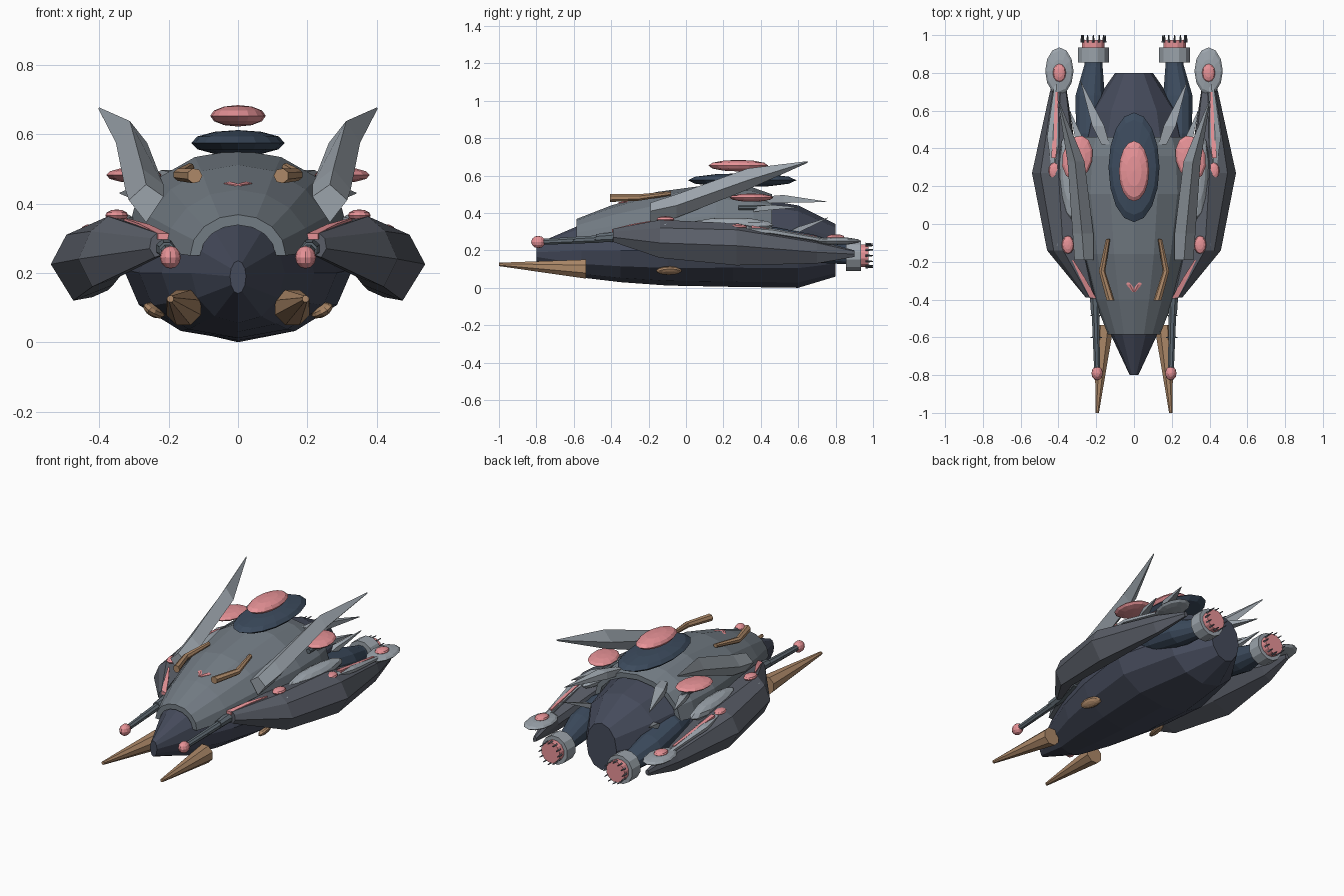
import bpy, bmesh, math
from mathutils import Matrix, Vector, Euler

COLS = {"navy": (0.06, 0.07, 0.105), "shell": (0.17, 0.20, 0.23), "plate": (0.10, 0.11, 0.135),
        "light": (0.33, 0.37, 0.41), "red": (0.80, 0.29, 0.31), "bronze": (0.42, 0.25, 0.14),
        "glass": (0.045, 0.07, 0.11), "steel": (0.12, 0.15, 0.175)}
MATS = {}
for k, c in COLS.items():
    MATS[k] = bpy.data.materials.new(k)
    MATS[k].diffuse_color = (*c, 1)


def finish(name, bm, col, mirror):
    bmesh.ops.recalc_face_normals(bm, faces=bm.faces)
    me = bpy.data.meshes.new(name)
    bm.to_mesh(me)
    bm.free()
    me.materials.append(MATS[col])
    ob = bpy.data.objects.new(name, me)
    bpy.context.collection.objects.link(ob)
    if mirror:
        ob.modifiers.new("Mirror", "MIRROR").use_mirror_merge = False
    return ob


def loft(name, rings, col, mirror=False):
    """Skin a list of equal-length closed rings and cap both ends."""
    bm = bmesh.new()
    vs = [[bm.verts.new(p) for p in r] for r in rings]
    n = len(rings[0])
    for a, b in zip(vs, vs[1:]):
        for i in range(n):
            j = (i + 1) % n
            bm.faces.new((a[i], a[j], b[j], b[i]))
    bm.faces.new(vs[0])
    bm.faces.new(vs[-1])
    return finish(name, bm, col, mirror)


def tube(name, pts, col, n=8, mirror=True):
    """Loft along y through points (x, y, z, radius_x, radius_z)."""
    rings = [[(x + rx * math.cos(t), y, z + rz * math.sin(t))
              for t in (2 * math.pi * (i + .5) / n for i in range(n))] for x, y, z, rx, rz in pts]
    return loft(name, rings, col, mirror)


def blob(name, loc, r, col, rot=(0, 0, 0), mirror=True, seg=12):
    bm = bmesh.new()
    m = Matrix.LocRotScale(Vector(loc), Euler([math.radians(a) for a in rot]), Vector(r))
    bmesh.ops.create_uvsphere(bm, u_segments=seg, v_segments=6, radius=1, matrix=m)
    return finish(name, bm, col, mirror)


# Main hull: y, half width, top z, bottom z, widest z
def hull_ring(y, w, top, bot, mid, n=12):
    r = []
    for i in range(n):
        t = 2 * math.pi * i / n
        c = math.cos(t)
        r.append((w * math.sin(t), y, mid + c * ((top - mid) if c > 0 else (mid - bot))))
    return r


loft("hull", [hull_ring(*s) for s in [
    (-.8, .023, .235, .14, .19), (-.56, .135, .338, .055, .2), (-.35, .22, .40, .03, .2),
    (-.1, .285, .45, .012, .2), (.25, .33, .5, .005, .21), (.6, .24, .44, 0, .21),
    (.8, .1, .34, .06, .2)]], "navy")


# Upper armour shell: arched sections closed along the inside
def shell_ring(y, w, top, mid, n=8, thick=.03):
    out = [(w * math.cos(math.pi * i / n), y, mid + (top - mid) * math.sin(math.pi * i / n)) for i in range(n + 1)]
    k = 1 - thick / w
    inn = [(x * k, y, mid + (z - mid) * (1 - thick / (top - mid))) for x, _, z in reversed(out)]
    return out + inn


loft("armour_shell", [shell_ring(*s) for s in [
    (-.585, .138, .368, .25), (-.4, .21, .44, .26), (-.16, .275, .512, .27),
    (.16, .325, .555, .28), (.36, .315, .535, .29), (.46, .285, .50, .30)]], "shell")

# Canopy and floating top sensor
blob("canopy", (0, .3, .575), (.135, .29, .037), "glass", mirror=False, seg=16)
blob("top_sensor", (0, .28, .653), (.08, .16, .031), "red", mirror=False, seg=16)

# Side wings
wing = [
    (-.39, [(.20, .29), (.215, .315), (.235, .315), (.25, .30), (.255, .27), (.24, .245), (.21, .255)]),
    (-.14, [(.26, .29), (.27, .34), (.375, .363), (.425, .32), (.46, .24), (.42, .16), (.34, .19)]),
    (.27, [(.29, .28), (.31, .315), (.40, .345), (.495, .31), (.54, .225), (.475, .12), (.36, .165)]),
    (.70, [(.355, .20), (.36, .24), (.39, .255), (.43, .24), (.445, .19), (.42, .13), (.375, .15)]),
    (.90, [(.36, .18), (.362, .19), (.37, .20), (.38, .195), (.385, .18), (.38, .165), (.365, .17)])]
loft("side_wing", [[(x, y, z) for x, z in s] for y, s in wing], "plate", True)

# Large swept horns: slanted four-sided blades
horn = [
    (-.19, [(.215, .42), (.265, .455), (.315, .41), (.265, .345)]),
    (-.05, [(.215, .455), (.275, .50), (.325, .44), (.275, .375)]),
    (.33, [(.262, .575), (.312, .638), (.352, .575), (.305, .525)]),
    (.65, [(.397, .673), (.40, .677), (.403, .674), (.40, .668)])]
loft("horn", [[(x, y, z) for x, z in s] for y, s in horn], "light", True)

# Small rear fins
tube("upper_fin", [(.15, .42, .47, .03, .025), (.19, .52, .475, .045, .03), (.28, .75, .46, .002, .002)], "light", 4)
tube("outer_fin", [(.26, .36, .42, .02, .02), (.29, .45, .43, .03, .02), (.34, .6, .43, .002, .002)], "light", 4)
tube("lower_fin", [(.20, .54, .28, .02, .02), (.22, .6, .31, .025, .022), (.285, .76, .375, .002, .002)], "light", 4)
tube("rear_pipe", [(.27, .28, .43, .014, .014), (.27, .43, .43, .014, .014)], "steel")

# Side sensors and fairings
blob("side_sensor", (.30, .35, .482), (.08, .12, .022), "red", (0, 0, 12))
blob("side_fairing", (.345, .24, .335), (.05, .23, .04), "light", (0, 10, -4))
blob("front_fairing", (.385, -.12, .335), (.032, .05, .014), "light", (0, 25, -20))

# Wing markers and tail pods
blob("tail_pod", (.395, .81, .25), (.075, .125, .02), "light")
blob("tail_pod_light", (.395, .80, .27), (.035, .048, .016), "red")
blob("mid_light", (.42, .28, .325), (.033, .046, .016), "red")
blob("front_light", (.35, -.11, .366), (.033, .048, .017), "red")

# Red stripes with grey beds
tube("front_stripe", [(.215, -.395, .305, .022, .012), (.27, -.29, .332, .018, .012), (.325, -.19, .352, .006, .008)], "red", 4)
tube("rear_stripe_bed", [(.415, .26, .315, .02, .016), (.43, .46, .30, .035, .018), (.408, .76, .25, .012, .012)], "light", 6)
tube("rear_stripe", [(.425, .35, .325, .018, .012), (.408, .70, .27, .01, .01)], "red", 4)

# Forward guns
tube("gun_breech", [(.245, -.22, .28, .03, .028), (.205, -.40, .27, .03, .028), (.205, -.48, .265, .024, .024)], "steel")
tube("gun_barrel", [(.205, -.44, .262, .022, .022), (.195, -.78, .245, .017, .017)], "steel")
blob("gun_tip", (.195, -.79, .245), (.03, .038, .033), "red")
for y in (-.6, -.485):
    blob("gun_pin", (.2, y, .257), (.034, .005, .005), "steel", seg=6)

# Bronze tusks, rails and belly studs
tube("tusk", [(.157, -.535, .10, .054, .055), (.195, -1, .125, .01, .01)], "bronze")
tube("top_rail", [(.125, -.405, .48, .022, .022), (.17, -.25, .483, .018, .018), (.138, -.08, .505, .012, .012)], "bronze", 7)
blob("belly_stud", (.242, -.09, .092), (.032, .072, .018), "bronze", (0, -35, 12))

# Small red nose scale
tube("nose_scale", [(.003, -.36, .45, .006, .008), (.022, -.32, .455, .022, .008), (.026, -.305, .457, .014, .006)], "red", 6)

# Engines: nacelle, collar, core and spike crown
ex, ez = .215, .172
tube("nacelle", [(.23, .34, .27, .05, .05), (.235, .48, .25, .075, .075), (.232, .68, .21, .08, .078),
                 (.215, .84, .18, .05, .055), (ex, .9, ez, .05, .05)], "glass", 12)
tube("engine_collar", [(ex, .855, ez, .085, .085), (ex, .935, ez, .085, .085)], "light", 12)
tube("engine_core", [(ex, .92, ez, .062, .062), (ex, .975, ez, .062, .062)], "red", 12)
bm = bmesh.new()
for i in range(12):
    t = 2 * math.pi * i / 12
    m = Matrix.Translation((ex + .062 * math.cos(t), .98, ez + .062 * math.sin(t))) @ Matrix.Rotation(-math.pi / 2, 4, "X")
    bmesh.ops.create_cone(bm, cap_ends=True, segments=4, radius1=.007, radius2=.003, depth=.04, matrix=m)
finish("engine_spikes", bm, "plate", True)
